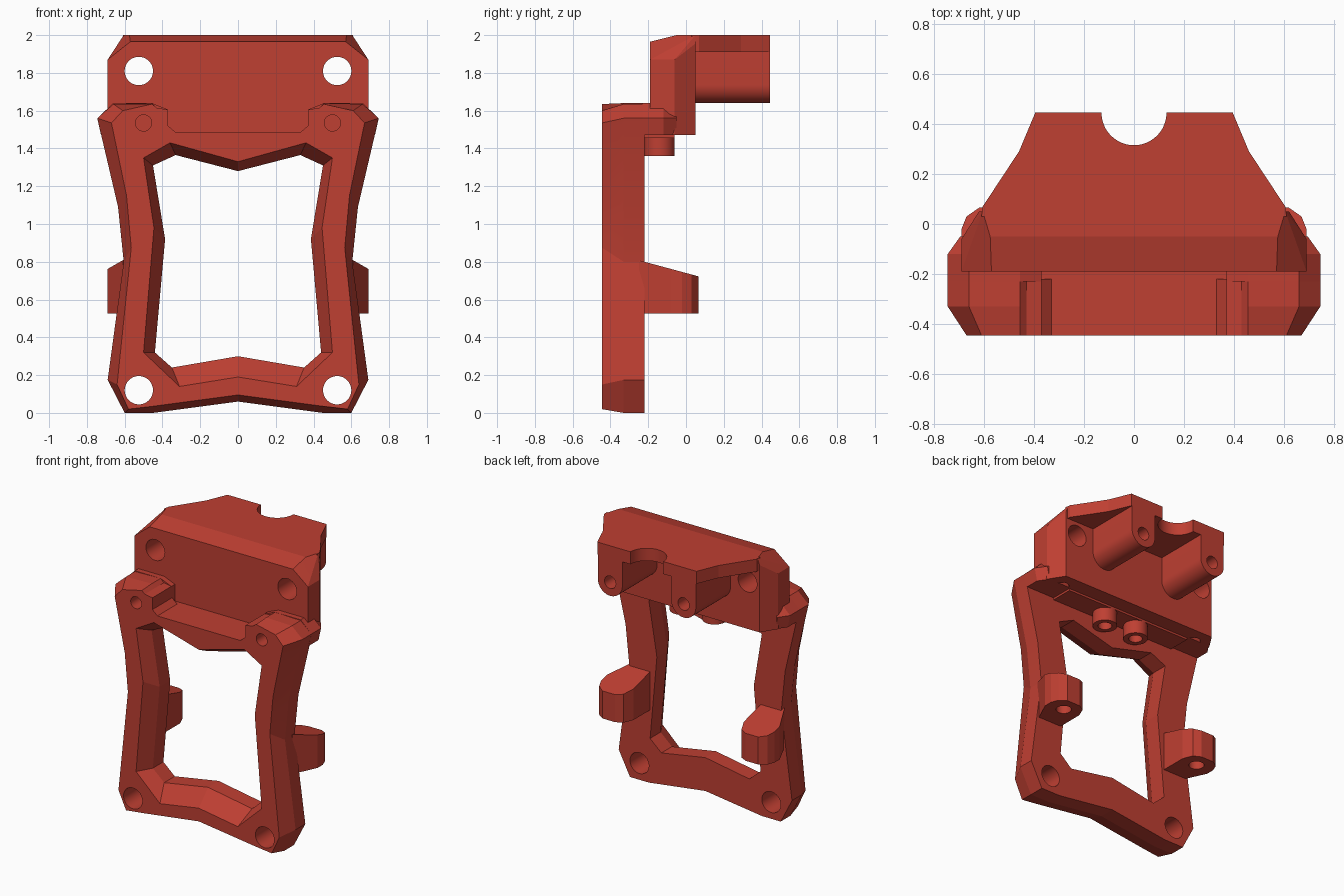
import bpy, bmesh, math
from mathutils import Vector

if "Cube" in bpy.data.objects:
    bpy.data.objects.remove(bpy.data.objects["Cube"])

red = bpy.data.materials.new("matte_red")
red.diffuse_color = (0.52, 0.05, 0.032, 1)
red.use_nodes = True
red.node_tree.nodes["Principled BSDF"].inputs["Base Color"].default_value = red.diffuse_color


def finish(name, bm):
    bmesh.ops.recalc_face_normals(bm, faces=bm.faces)
    me = bpy.data.meshes.new(name)
    bm.to_mesh(me)
    bm.free()
    me.materials.append(red)
    ob = bpy.data.objects.new(name, me)
    bpy.context.collection.objects.link(ob)
    return ob


def loft(name, rings):
    """Capped solid through equally long closed rings."""
    bm = bmesh.new()
    vs = [[bm.verts.new(p) for p in r] for r in rings]
    n = len(rings[0])
    for a, b in zip(vs, vs[1:]):
        for i in range(n):
            j = (i + 1) % n
            bm.faces.new((a[i], a[j], b[j], b[i]))
    bm.faces.new(vs[0])
    bm.faces.new(vs[-1][::-1])
    return finish(name, bm)


def hull(name, pts):
    bm = bmesh.new()
    for p in pts:
        bm.verts.new(p)
    bmesh.ops.convex_hull(bm, input=bm.verts[:])
    bmesh.ops.dissolve_limit(bm, angle_limit=0.01, verts=bm.verts[:], edges=bm.edges[:])
    return finish(name, bm)


def rod(name, centre, r, length, axis):
    """Cylinder along y or z, starting at centre."""
    rings = []
    for d in (0, length):
        ring = []
        for k in range(48):
            a = 2 * math.pi * k / 48
            u, v = r * math.cos(a), r * math.sin(a)
            off = (u, d, v) if axis == 'Y' else (u, v, d)
            ring.append(Vector(centre) + Vector(off))
        rings.append(ring)
    return loft(name, rings)


def mirror_ring(half, y):
    """Full ring from a right half that runs centre bottom to centre top."""
    full = half + [(-x, z) for x, z in half[-2:0:-1]]
    return [(x, y, z) for x, z in full]


def both(pts):
    return pts + [(-x, y, z) for x, y, z in pts]


def cut(ob, cutters):
    bpy.context.view_layer.objects.active = ob
    for c in cutters:
        m = ob.modifiers.new("cut", 'BOOLEAN')
        m.operation = 'DIFFERENCE'
        m.solver = 'EXACT'
        m.object = c
        bpy.ops.object.modifier_apply(modifier=m.name)
        bpy.data.objects.remove(c)


# Front frame, chamfered around its outer front edge
outer_front = [(0, .095), (.45, .035), (.58, .02), (.64, .15), (.565, .875), (.59, 1.15),
               (.67, 1.535), (.61, 1.6), (.455, 1.635), (.43, 1.615), (.37, 1.605),
               (.37, 1.52), (.33, 1.485), (0, 1.485)]
outer_full = [(0, .06), (.45, 0), (.6, 0), (.69, .175), (.605, .8), (.635, 1.09),
              (.745, 1.56), (.66, 1.635), (.455, 1.64), (.43, 1.615), (.37, 1.605),
              (.37, 1.52), (.33, 1.485), (0, 1.485)]
frame = loft("front_frame", [mirror_ring(outer_front, -.445),
                             mirror_ring(outer_full, -.33), mirror_ring(outer_full, -.22)])

# Opening, wide at the front and narrower behind
open_front = [(0, .19), (.31, .14), (.5, .32), (.445, .98), (.5, 1.35), (.36, 1.43), (0, 1.33)]
open_back = [(0, .30), (.35, .24), (.44, .32), (.386, .92), (.45, 1.31), (.33, 1.365), (0, 1.28)]
cutters = [loft("opening", [mirror_ring(open_front, -.5), mirror_ring(open_front, -.445),
                            mirror_ring(open_back, -.34), mirror_ring(open_back, -.1)])]
for s in (1, -1):
    cutters.append(rod("frame_hole", (s * .525, -.6, .12), .075, .6, 'Y'))
    cutters.append(rod("screw_hole", (s * .5, -.6, 1.535), .043, .35, 'Y'))
cut(frame, cutters)
parts = [frame]

# Upper block with bevelled shoulders and top front edge
block = hull("upper_block", both([
    (.69, -.19, 1.47), (.69, -.06, 1.47), (.62, .05, 1.47),
    (.69, -.19, 1.87), (.69, -.06, 1.87), (.62, .05, 1.955),
    (.57, -.19, 1.965), (.575, -.05, 2), (.605, .05, 2)]))
cutters = []
for s in (1, -1):
    cutters.append(rod("block_hole", (s * .525, -.4, 1.81), .075, .8, 'Y'))
    cutters.append(rod("under_hole", (s * .56, -.07, 1.4), .05, .2, 'Z'))
cut(block, cutters)
parts.append(block)

# Roof overhang with a round notch in its back edge
plan = [(.61, .03), (.605, .07), (.46, .29), (.395, .445)]
plan = plan + [(-x, y) for x, y in plan[::-1]]
roof = loft("roof", [[(x, y, z) for x, y in plan] for z in (1.91, 2)])
cut(roof, [rod("notch", (0, .445, 1.8), .13, .4, 'Z')])
parts.append(roof)

# Link between frame and block
parts.append(loft("link_plate", [[(-.5, y, 1.455), (.5, y, 1.455), (.5, y, 1.485),
                                  (-.5, y, 1.485)] for y in (-.23, -.06)]))

for s, side in ((1, "right"), (-1, "left")):
    # Shoulder joining the frame corner to the block
    def shoulder(y, w, top):
        return [(s * x, y, z) for x, z in ((.37, 1.47), (w - .02, 1.47), (w, 1.56),
                                           (w - .085, top), (.455, top), (.37, 1.605))]
    parts.append(loft(side + "_shoulder", [shoulder(-.23, .745, 1.64), shoulder(-.12, .745, 1.64),
                                           shoulder(-.05, .695, 1.62)]))

    # Rear post with rounded underside and a screw hole
    prof = [(.39, 1.95), (.195, 1.95)]
    for k in range(25):
        a = math.pi * (1 + k / 24)
        prof.append((.2925 + .0975 * math.cos(a), 1.7375 + .0975 * math.sin(a)))
    post = loft(side + "_post", [[(s * x, y, z) for x, z in prof] for y in (0, .445)])
    cut(post, [rod("post_hole", (s * .2925, .2, 1.7375), .045, .4, 'Y')])
    parts.append(post)

    # Side lug with sloping top and a hole from below
    lug_plan = [(.44, -.25), (.44, -.03), (.47, .04), (.52, .065), (.62, .065),
                (.67, .03), (.69, -.02), (.69, -.08), (.61, -.25)]
    lug = loft(side + "_lug", [
        [(s * x, y, .525) for x, y in lug_plan],
        [(s * x, y, .8 - .27 * (y + .22)) for x, y in lug_plan]])
    cut(lug, [rod("lug_hole", (s * .565, -.04, .4), .05, .25, 'Z')])
    parts.append(lug)

    # Screw boss under the block
    boss = rod(side + "_boss", (s * .13, -.14, 1.36), .08, .11, 'Z')
    cut(boss, [rod("boss_hole", (s * .13, -.14, 1.3), .045, .14, 'Z')])
    parts.append(boss)

# Smooth round surfaces, crisp flat ones
for ob in parts:
    bpy.ops.object.select_all(action='DESELECT')
    ob.select_set(True)
    bpy.context.view_layer.objects.active = ob
    bpy.ops.object.shade_smooth_by_angle(angle=math.radians(9))
